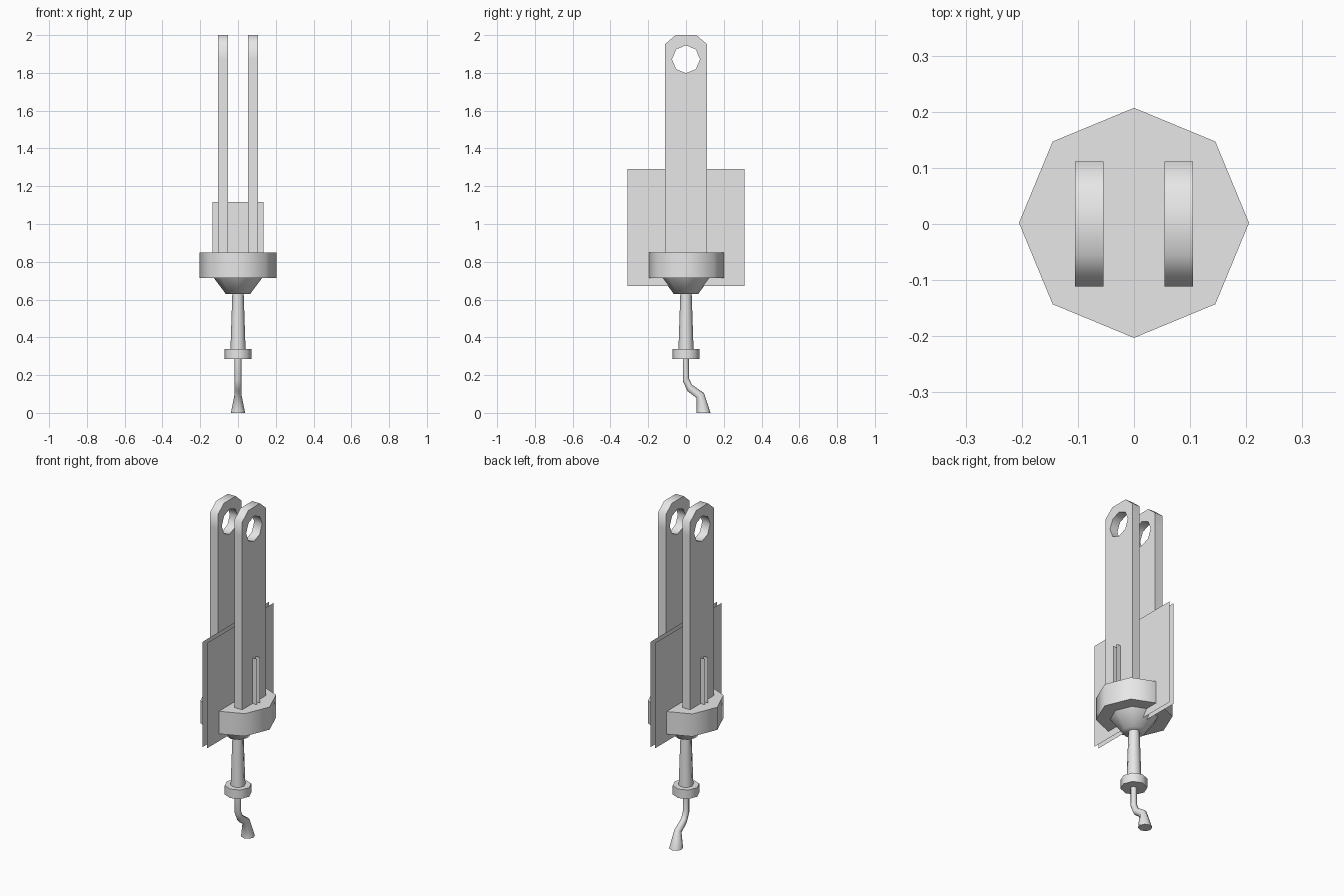
import bpy, bmesh, math

if "Cube" in bpy.data.objects:
    bpy.data.objects.remove(bpy.data.objects["Cube"])

grey = bpy.data.materials.new("light grey")
grey.diffuse_color = (0.8, 0.8, 0.8, 1)
grey.use_nodes = True
grey.node_tree.nodes["Principled BSDF"].inputs["Base Color"].default_value = grey.diffuse_color


def finish(name, bm, smooth=True):
    bmesh.ops.recalc_face_normals(bm, faces=bm.faces)
    me = bpy.data.meshes.new(name)
    bm.to_mesh(me)
    bm.free()
    me.materials.append(grey)
    ob = bpy.data.objects.new(name, me)
    bpy.context.collection.objects.link(ob)
    if smooth:
        bpy.ops.object.select_all(action='DESELECT')
        ob.select_set(True)
        bpy.context.view_layer.objects.active = ob
        bpy.ops.object.shade_smooth_by_angle(angle=math.radians(60))
    return ob


def loft(name, rings):
    """Eight-sided tube; each ring = (half width x, y front, z front, y back, z back)."""
    bm = bmesh.new()
    loops = []
    for hx, y0, z0, y1, z1 in rings:
        loop = []
        for i in range(8):
            a = i * math.pi / 4
            t = (1 + math.sin(a)) / 2
            loop.append(bm.verts.new((hx * math.cos(a), y0 + (y1 - y0) * t, z0 + (z1 - z0) * t)))
        loops.append(loop)
    for a, b in zip(loops, loops[1:]):
        for i in range(8):
            j = (i + 1) % 8
            bm.faces.new((a[i], a[j], b[j], b[i]))
    bm.faces.new(loops[0])
    bm.faces.new(loops[-1])
    return finish(name, bm)


def lathe(name, profile, cy=0.0):
    return loft(name, [(r, cy - r, z, cy + r, z) for r, z in profile])


def arm(name, x0, x1):
    """Flat bar with clipped top corners and an eight-sided eye."""
    bm = bmesh.new()
    hz, hr = 1.872, 0.074
    hole = [(hr * math.cos(i * math.pi / 4), hz + hr * math.sin(i * math.pi / 4)) for i in range(8)]
    # outline points paired with the hole points, counterclockwise from +y
    outer = [(.111, hz), (.111, 1.952), (.055, 2.0), (-.055, 2.0), (-.111, 1.952),
             (-.111, hz), (-.111, .80), (.111, .80)]
    sides = []
    for x in (x0, x1):
        o = [bm.verts.new((x, y, z)) for y, z in outer]
        h = [bm.verts.new((x, y, z)) for y, z in hole]
        for f in ((o[0], o[1], h[1], h[0]), (o[1], o[2], h[2], h[1]), (o[2], o[3], h[2]),
                  (o[3], o[4], h[3], h[2]), (o[4], o[5], h[4], h[3]),
                  (o[5], o[6], h[5], h[4]), (o[6], o[7], h[7], h[6], h[5]),
                  (o[7], o[0], h[0], h[7])):
            bm.faces.new(f)
        sides.append((o, h))
    for k in range(2):
        a, b = sides[0][k], sides[1][k]
        for i in range(8):
            j = (i + 1) % 8
            bm.faces.new((a[i], a[j], b[j], b[i]))
    return finish(name, bm)


def sheet(name, half, axis, offset, zc=0.982):
    """Single-sided square sheet facing x or y."""
    bm = bmesh.new()
    vs = []
    for u, w in ((-1, -1), (1, -1), (1, 1), (-1, 1)):
        p = (offset, u * half) if axis == 'x' else (u * half, offset)
        vs.append(bm.verts.new((p[0], p[1], zc + w * half)))
    f = bm.faces.new(vs)
    f.normal_update()
    ob_name = name
    n = f.normal.x if axis == 'x' else f.normal.y
    flip = n * offset < 0
    me = bpy.data.meshes.new(ob_name)
    if flip:
        f.normal_flip()
    bm.to_mesh(me)
    bm.free()
    me.materials.append(grey)
    ob = bpy.data.objects.new(ob_name, me)
    bpy.context.collection.objects.link(ob)
    return ob


# fork arms
arm("right_arm", .054, .105)
arm("left_arm", -.105, -.054)

# crossing square sheets, each a close pair
for s, label in ((1, "a"), (-1, "b")):
    sheet("large_sheet_" + label, .31, 'x', s * .014)
    sheet("small_sheet_" + label, .135, 'y', s * .014)

# collar, cone below it, tapered shaft and lower ring
lathe("collar", [(.205, .715), (.205, .848)], .002)
lathe("collar_cone", [(.065, .63), (.128, .715)])
lathe("shaft", [(.040, .335), (.030, .635)])
lathe("lower_ring", [(.072, .285), (.072, .338)])

# bent rod with flared foot
loft("bent_rod", [
    (.018, -.017, .290, .015, .290),
    (.018, -.017, .170, .015, .185),
    (.018, .008, .115, .030, .150),
    (.019, .055, .080, .095, .105),
    (.038, .055, .000, .130, .000),
])
